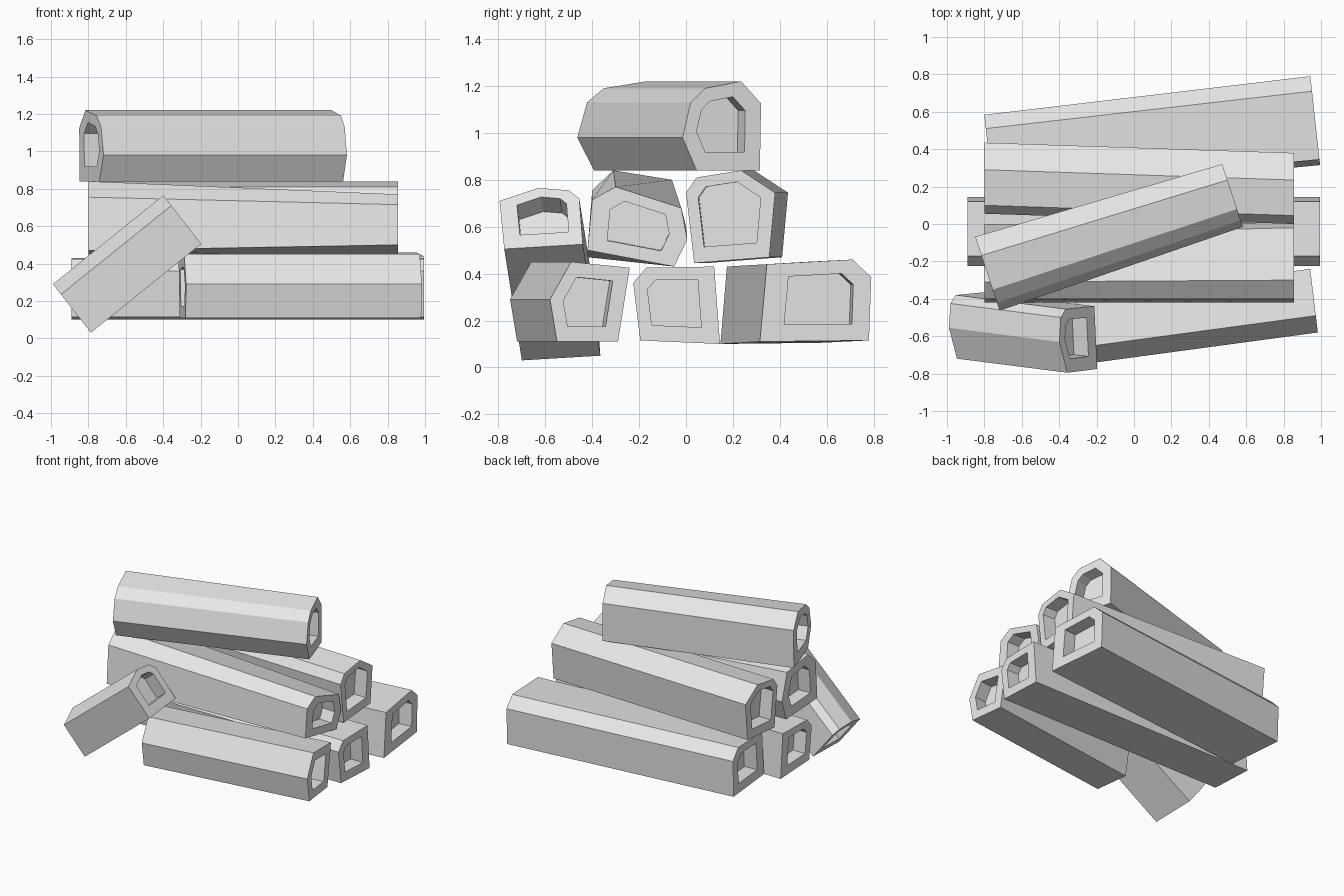
import bpy
import bmesh
from mathutils import Vector

cube = bpy.data.objects.get("Cube")
if cube:
    bpy.data.objects.remove(cube, do_unlink=True)

grey = bpy.data.materials.new("light_grey")
grey.use_nodes = True
grey.diffuse_color = (0.8, 0.8, 0.8, 1)
grey.node_tree.nodes["Principled BSDF"].inputs["Base Color"].default_value = (0.8, 0.8, 0.8, 1)


def mean(points):
    return sum(points, Vector()) / len(points)


def log(name, profile, x_near, x_far, shift=(0, 0), widen=1.0, skew=0.0, lean=0.0,
        far=None, hole=0.62, depth=0.1):
    """Log lofted from its +x end profile (y, z) to its -x end, with a recess in both ends."""
    mid_y = sum(p[0] for p in profile) / len(profile)
    if far is None:
        far = [(mid_y + (y - mid_y) * widen + shift[0], z + shift[1]) for y, z in profile]

    def place(points, x):
        c = mean([Vector((0, y, z)) for y, z in points])
        return [Vector((x + skew * (y - c.y) + lean * (z - c.z), y, z)) for y, z in points]

    ends = [place(profile, x_near), place(far, x_far)]
    axis = (mean(ends[1]) - mean(ends[0])).normalized()

    bm = bmesh.new()

    def bridge(a, b):
        for i in range(len(a)):
            j = (i + 1) % len(a)
            bm.faces.new((a[i], a[j], b[j], b[i]))

    rims = []
    for end, inward in zip(ends, (axis, -axis)):
        c = mean(end)
        lip = [c + (p - c) * hole for p in end]
        floor = [p + inward * depth for p in lip]
        outer, inner, base = [[bm.verts.new(p) for p in ring] for ring in (end, lip, floor)]
        bridge(outer, inner)
        bridge(inner, base)
        bm.faces.new(base)
        rims.append(outer)
    bridge(*rims)
    bmesh.ops.recalc_face_normals(bm, faces=bm.faces)

    mesh = bpy.data.meshes.new(name)
    bm.to_mesh(mesh)
    bm.free()
    mesh.materials.append(grey)
    bpy.context.collection.objects.link(bpy.data.objects.new(name, mesh))


# Bottom row
log("bottom_front_log",
    [(-0.24, 0.425), (-0.49, 0.45), (-0.58, 0.29), (-0.55, 0.11), (-0.29, 0.11)],
    0.965, -0.295, shift=(-0.17, 0), skew=-0.12)
log("bottom_middle_log",
    [(-0.225, 0.36), (-0.17, 0.425), (0.12, 0.43), (0.145, 0.1), (-0.195, 0.115)],
    0.995, -0.89)
log("bottom_back_log",
    [(0.345, 0.44), (0.71, 0.46), (0.79, 0.385), (0.78, 0.115), (0.315, 0.11)],
    0.965, -0.78, shift=(-0.19, -0.01), widen=0.92, skew=-0.11)

# Middle row
log("middle_back_log",
    [(0, 0.745), (0.045, 0.81), (0.235, 0.84), (0.38, 0.745), (0.355, 0.47), (0.035, 0.445)],
    0.855, -0.8, shift=(0.055, 0), hole=0.7)
log("middle_front_log",
    [(-0.42, 0.5), (-0.4, 0.715), (-0.3, 0.77), (-0.02, 0.68), (0.005, 0.545), (-0.05, 0.43)],
    0.855, -0.8,
    far=[(-0.42, 0.47), (-0.4, 0.755), (-0.31, 0.84), (-0.06, 0.8), (0, 0.6), (-0.05, 0.45)])

# Top log lying across the stack
log("top_log",
    [(-0.015, 0.98), (0.02, 1.13), (0.08, 1.19), (0.235, 1.22),
     (0.32, 1.125), (0.315, 0.84), (0.045, 0.84)],
    0.53, -0.78, shift=(-0.42, 0), widen=1.18, skew=-0.33)

# Short log leaning against the front
log("leaning_log",
    [(-0.795, 0.71), (-0.63, 0.765), (-0.5, 0.755), (-0.455, 0.72), (-0.44, 0.525), (-0.775, 0.505)],
    -0.32, -0.91, shift=(0.075, -0.475), lean=-0.78)
